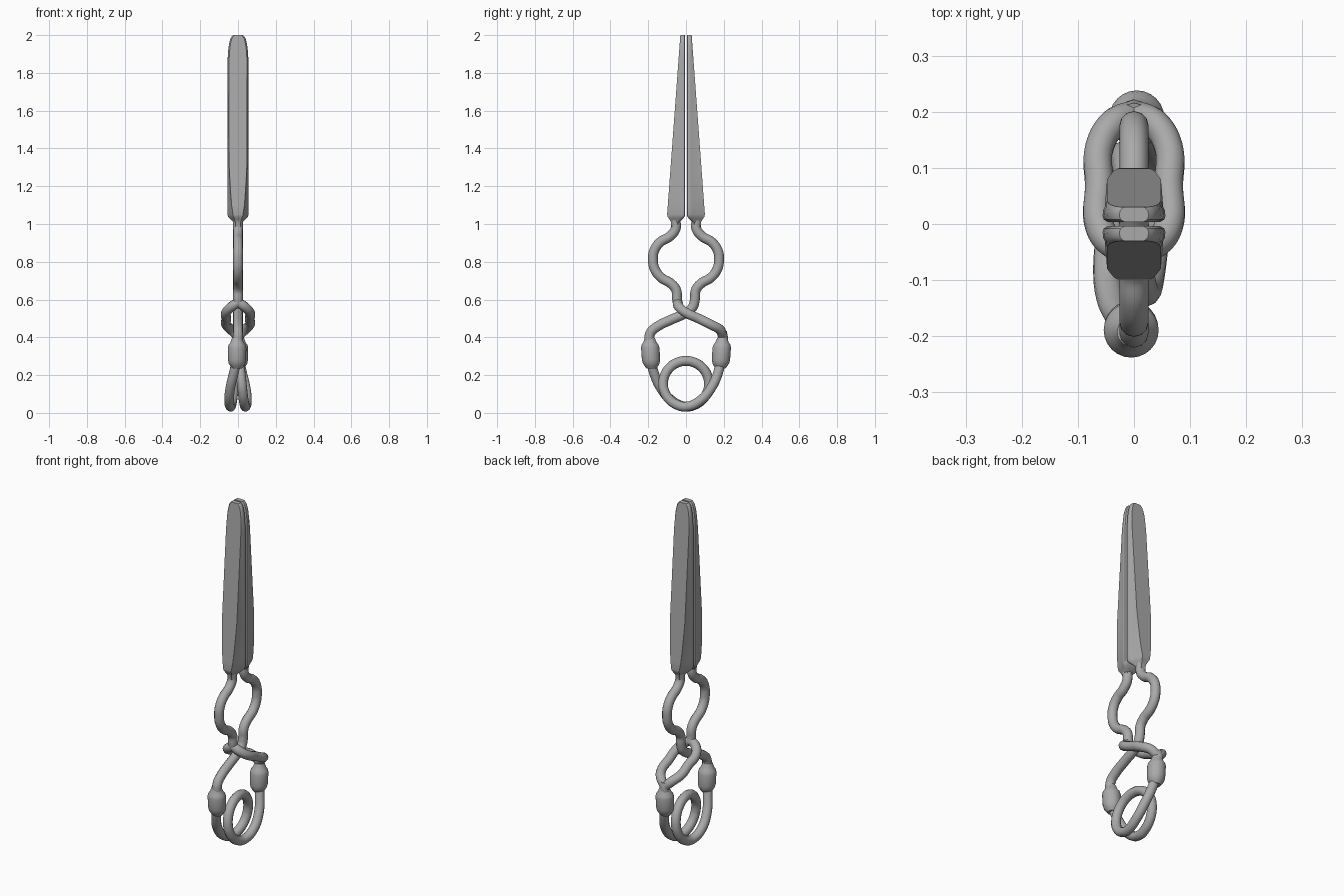
import bpy, bmesh
from math import sin, cos, pi, atan2
from mathutils import Vector

if "Cube" in bpy.data.objects:
    bpy.data.objects.remove(bpy.data.objects["Cube"], do_unlink=True)

steel = bpy.data.materials.new("brushed_grey")
steel.use_nodes = True
GREY = (0.4, 0.4, 0.4, 1)
steel.diffuse_color = GREY
steel.node_tree.nodes["Principled BSDF"].inputs["Base Color"].default_value = GREY
WIRE = 0.026


def finish(name, mesh, angle=35):
    ob = bpy.data.objects.new(name, mesh)
    bpy.context.collection.objects.link(ob)
    mesh.materials.clear()
    mesh.materials.append(steel)
    bpy.ops.object.select_all(action='DESELECT')
    ob.select_set(True)
    bpy.context.view_layer.objects.active = ob
    bpy.ops.object.shade_smooth_by_angle(angle=angle * pi / 180)
    return ob


def loft(name, rings):
    """Skin a stack of equal-length point rings and cap both ends."""
    bm = bmesh.new()
    loops = [[bm.verts.new(p) for p in ring] for ring in rings]
    n = len(loops[0])
    for a, b in zip(loops, loops[1:]):
        for i in range(n):
            j = (i + 1) % n
            bm.faces.new((a[i], a[j], b[j], b[i]))
    bm.faces.new(loops[0])
    bm.faces.new(loops[-1])
    bmesh.ops.recalc_face_normals(bm, faces=bm.faces)
    mesh = bpy.data.meshes.new(name)
    bm.to_mesh(mesh)
    bm.free()
    return finish(name, mesh)


def wire(name, points):
    """Round wire running smoothly through the points."""
    cu = bpy.data.curves.new(name + "_path", 'CURVE')
    cu.dimensions = '3D'
    cu.bevel_depth, cu.bevel_resolution = WIRE, 4
    cu.resolution_u, cu.use_fill_caps = 8, True
    sp = cu.splines.new('BEZIER')
    sp.bezier_points.add(len(points) - 1)
    for bp, p in zip(sp.bezier_points, points):
        bp.co = p
        bp.handle_left_type = bp.handle_right_type = 'AUTO'
    tmp = bpy.data.objects.new(name + "_path", cu)
    bpy.context.collection.objects.link(tmp)
    bpy.context.view_layer.update()
    dg = bpy.context.evaluated_depsgraph_get()
    mesh = bpy.data.meshes.new_from_object(tmp.evaluated_get(dg))
    bpy.data.objects.remove(tmp, do_unlink=True)
    finish(name, mesh, 50)


def blade_section(z, w, side):
    """Flat inner face, upright rim, then sides drawn in to a flat outer face."""
    d = 0.1 - 0.07 * (z - 1.05) / 0.95
    wo = min(w - 0.008, 0.026 + 0.022 * min(1, (z - 1.05) / 0.28) ** 0.6)
    half = [(w - 0.009, 0.004), (w - 0.002, 0.008), (w, 0.014),
            (w - 0.001, min(0.024, d - 0.007)), (w - 0.004, min(0.031, d - 0.003)),
            (wo, d)]
    pts = half + [(-x, y) for x, y in reversed(half)]
    return [Vector((x, side * y, z)) for x, y in pts]


def jaw(name, side):
    base = blade_section(1.05, 0.056, side)
    centre = Vector((0, side * 0.055, 0))
    rings = []
    # Neck: round wire section swelling to the blade outline
    for z, r in ((0.985, 0.026), (1.01, 0.028)):
        ring = []
        for p in base:
            a = atan2(p.y - centre.y, p.x)
            ring.append((r * cos(a), centre.y + r * sin(a), z))
        rings.append(ring)
    for z, k in ((1.028, 0.78), (1.04, 0.95)):
        rings.append([(p.x * k, centre.y + (p.y - centre.y) * k, z) for p in base])
    # Blade with a rounded tip
    for z, w in ((1.05, 0.056), (1.1, 0.056), (1.17, 0.056), (1.25, 0.056), (1.33, 0.056),
                 (1.85, 0.056), (1.91, 0.053), (1.95, 0.048), (1.98, 0.041),
                 (1.993, 0.034), (2.0, 0.026)):
        rings.append(blade_section(z, w, side))
    loft(name, rings)


def sleeve(name, side):
    profile = [(0.235, 0.026), (0.248, 0.036), (0.262, 0.044), (0.28, 0.048),
               (0.345, 0.049), (0.36, 0.045), (0.372, 0.036), (0.388, 0.030), (0.4, 0.025)]
    rings = []
    for z, r in profile:
        cy = side * (0.187 + 0.06 * (z - 0.31))
        cx = side * 0.005
        rings.append([(cx + r * cos(i * pi / 12), cy + r * sin(i * pi / 12), z)
                      for i in range(24)])
    loft(name, rings)


# Half outline of the rounded bow below each blade (y, z)
BOW = [(0.055, 1.02), (0.055, 0.975), (0.085, 0.935), (0.135, 0.905), (0.168, 0.86),
       (0.175, 0.81), (0.165, 0.76), (0.13, 0.715), (0.08, 0.685), (0.052, 0.65),
       (0.047, 0.6)]
# Arm from the crossing out to the sleeve on the opposite side
ARM = [(0.035, 0.56), (0, 0.53), (-0.075, 0.495), (-0.15, 0.458), (-0.187, 0.425),
       (-0.195, 0.385), (-0.187, 0.31)]

for label, side in (("front", -1), ("back", 1)):
    jaw(label + "_blade", side)
    sleeve(label + "_sleeve", side)

# Plain wire: back bow crossing to the front sleeve
wire("back_bow_and_arm", [(0, y, z) for y, z in BOW + ARM])

# Split wire: front bow opens into a link around the plain wire
wire("front_bow", [(0, -y, z) for y, z in BOW] + [(0, -0.042, 0.575)])
for label, s in (("left", 1), ("right", -1)):
    wire(label + "_link_side", [(0, -0.045, 0.585), (s * 0.035, -0.038, 0.562),
                                (s * 0.062, -0.002, 0.532), (s * 0.062, 0.07, 0.498),
                                (s * 0.062, 0.135, 0.466), (s * 0.036, 0.18, 0.44),
                                (0, 0.195, 0.405)])
wire("link_stem", [(0, 0.19, 0.43), (0, 0.196, 0.395), (0, 0.187, 0.31)])

# Coil spring joining both sleeves: a leg, one full turn, and a leg
leg = [(0.005, 0.187, 0.29), (0.02, 0.172, 0.22), (0.04, 0.135, 0.135), (0.047, 0.075, 0.065)]
turn = [(-0.04 + 0.08 * i / 16, 0.121 * sin(i * pi / 8), 0.154 - 0.121 * cos(i * pi / 8))
        for i in range(17)]
wire("coil_spring", [(-x, -y, z) for x, y, z in leg] + turn + leg[::-1])
